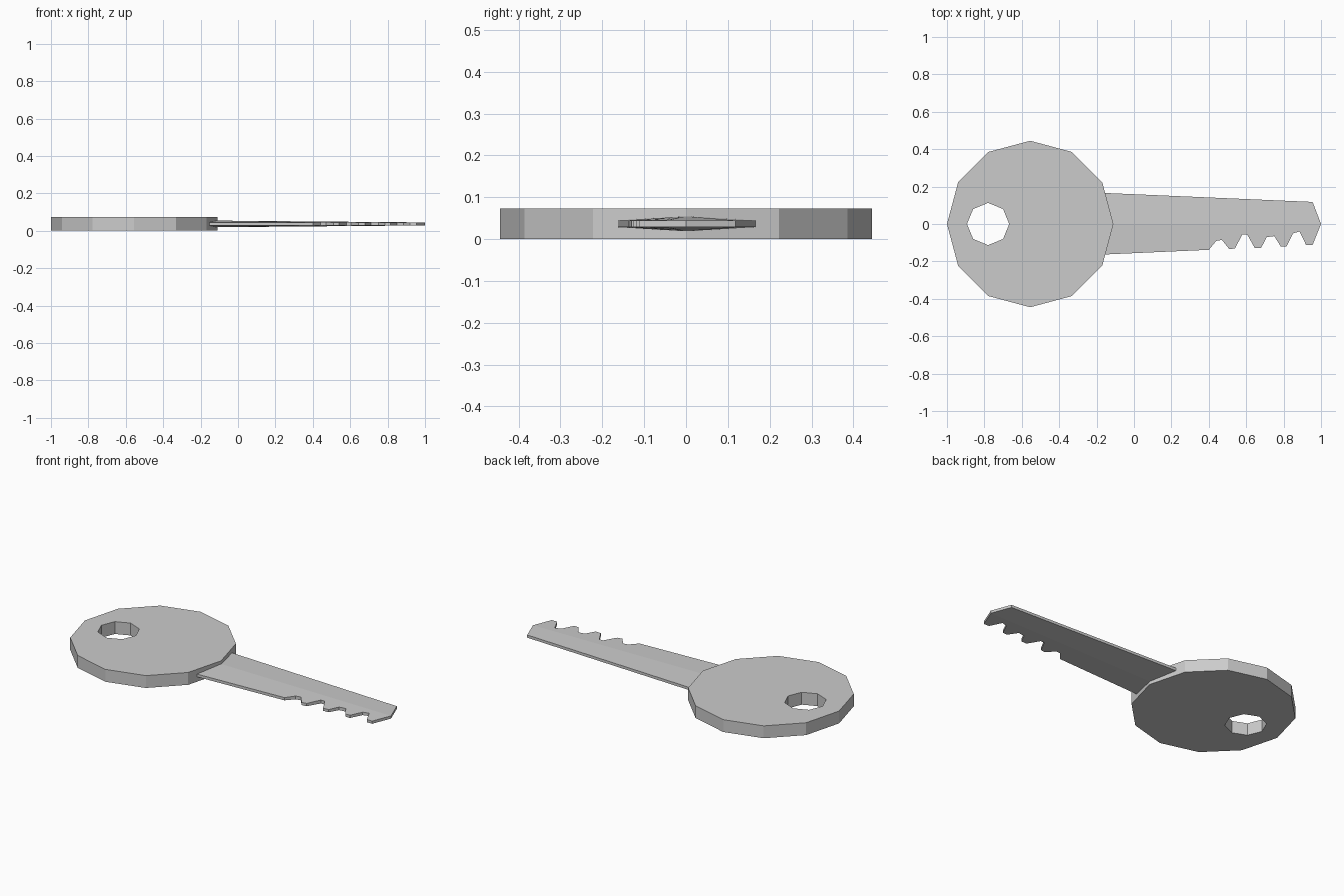
import bpy, bmesh
from math import cos, sin, pi

if "Cube" in bpy.data.objects:
    bpy.data.objects.remove(bpy.data.objects["Cube"])


def finish(name, bm):
    bmesh.ops.recalc_face_normals(bm, faces=bm.faces)
    me = bpy.data.meshes.new(name)
    bm.to_mesh(me)
    bm.free()
    ob = bpy.data.objects.new(name, me)
    bpy.context.collection.objects.link(ob)
    return ob


def ring(bm, n, cx, r):
    vs = [bm.verts.new((cx + r * cos(2 * pi * i / n), r * sin(2 * pi * i / n), 0)) for i in range(n)]
    return [bm.edges.new((vs[i], vs[(i + 1) % n])) for i in range(n)]


# Bow: twelve-sided disc with an eight-sided ring hole
THICK = 0.073
bm = bmesh.new()
edges = ring(bm, 12, -0.555, 0.445) + ring(bm, 8, -0.78, 0.113)
bmesh.ops.triangle_fill(bm, edges=edges, use_beauty=True, use_dissolve=False)
ext = bmesh.ops.extrude_face_region(bm, geom=bm.faces[:], use_keep_orig=True)
top = [g for g in ext["geom"] if isinstance(g, bmesh.types.BMVert)]
bmesh.ops.translate(bm, verts=top, vec=(0, 0, THICK))
finish("key_bow", bm)

# Blade: plain upper edge, notched lower edge, thickest along the centre line
X0, X1 = -0.16, 1.0
upper = [(X0, 0.166), (0.955, 0.118)]
lower = [(0.955, -0.112), (0.92, -0.112), (0.885, -0.04), (0.85, -0.05),
         (0.815, -0.12), (0.785, -0.12), (0.75, -0.065), (0.71, -0.07),
         (0.68, -0.127), (0.645, -0.127), (0.605, -0.055), (0.58, -0.055),
         (0.54, -0.13), (0.51, -0.135), (0.47, -0.085), (0.44, -0.09),
         (0.40, -0.138), (X0, -0.163)]
outline = [(X0, 0)] + upper + [(X1, 0)] + lower


def half_thickness(x, y):
    t = (x - X0) / (X1 - X0)
    w = 0.166 - 0.05 * t
    return 0.008 + 0.010 * max(0, 1 - abs(y) / w) * (1 - t)


bm = bmesh.new()
layers = []
for s in (-1, 1):
    vs = [bm.verts.new((x, y, THICK / 2 + s * half_thickness(x, y))) for x, y in outline]
    layers.append(vs)
    bm.faces.new(vs[:4])
    bm.faces.new(vs[3:] + vs[:1])
n = len(outline)
for i in range(n):
    j = (i + 1) % n
    bm.faces.new((layers[0][i], layers[0][j], layers[1][j], layers[1][i]))
finish("key_blade", bm)
